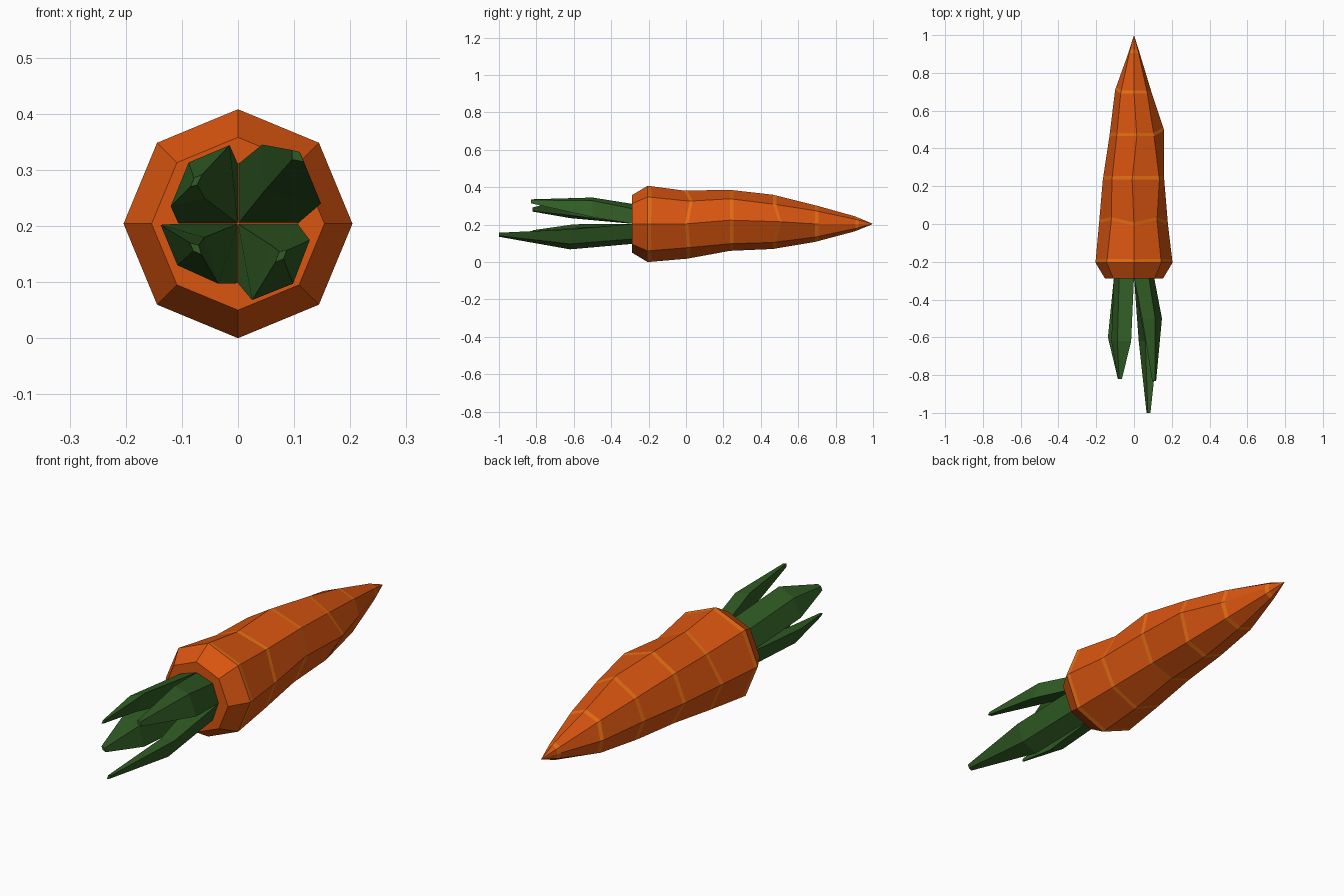
import bpy, bmesh, math
from mathutils import Vector

if "Cube" in bpy.data.objects:
    bpy.data.objects.remove(bpy.data.objects["Cube"])

ZC = 0.204  # height of the carrot axis


def material(name, rgb):
    m = bpy.data.materials.new(name)
    m.diffuse_color = (*rgb, 1)
    m.use_nodes = True
    m.node_tree.nodes["Principled BSDF"].inputs["Base Color"].default_value = m.diffuse_color
    return m


orange = material("orange", (0.69, 0.09, 0.005))
light_orange = material("light_orange", (0.79, 0.16, 0.007))
green = material("leaf_green", (0.03, 0.107, 0.018))


def loft(name, rings, mats, stripes=(), tip=None):
    """Skin a list of point rings, capping the ends; stripes get material 1."""
    bm = bmesh.new()
    loops = [[bm.verts.new(p) for p in ring] for ring in rings]
    n = len(loops[0])
    for i, (a, b) in enumerate(zip(loops, loops[1:])):
        for k in range(n):
            j = (k + 1) % n
            f = bm.faces.new((a[k], a[j], b[j], b[k]))
            f.material_index = 1 if i in stripes else 0
    bm.faces.new(loops[0])
    if tip:
        t = bm.verts.new(tip)
        for k in range(n):
            bm.faces.new((loops[-1][k], loops[-1][(k + 1) % n], t))
    else:
        bm.faces.new(loops[-1])
    bmesh.ops.recalc_face_normals(bm, faces=bm.faces)
    me = bpy.data.meshes.new(name)
    bm.to_mesh(me)
    bm.free()
    for m in mats:
        me.materials.append(m)
    ob = bpy.data.objects.new(name, me)
    bpy.context.collection.objects.link(ob)
    return ob


# Root: octagonal rings, radius per corner (right, up-right, top, ... round)
profile = [
    (-0.288, [0.154] * 8),
    (-0.205, [0.204] * 8),
    (0.005, [0.18, 0.172, 0.178, 0.17, 0.185, 0.18, 0.186, 0.18]),
    (0.235, [0.16, 0.19, 0.182, 0.165, 0.165, 0.15, 0.144, 0.15]),
    (0.465, [0.16, 0.15, 0.156, 0.13, 0.13, 0.13, 0.134, 0.14]),
    (0.69, [0.095, 0.10, 0.10, 0.10, 0.10, 0.10, 0.096, 0.10]),
    (0.905, [0.03, 0.035, 0.04, 0.035, 0.03, 0.035, 0.039, 0.035]),
]
# Small offsets that make the rings uneven: (ring, corner) -> (dx, dy, dz)
wobble = {
    (2, 0): (0, -0.01, 0), (2, 1): (0, 0.015, 0), (2, 2): (0, -0.015, 0),
    (2, 3): (0, 0.015, 0), (3, 0): (0, 0, 0.02), (3, 2): (-0.01, 0, 0),
    (4, 0): (0, 0.03, 0.012), (4, 2): (0.015, 0, 0), (5, 4): (0, 0.02, 0),
}
base_rings = []
for i, (y, radii) in enumerate(profile):
    ring = []
    for k, r in enumerate(radii):
        a = k * math.pi / 4
        p = Vector((r * math.cos(a), y, ZC + r * math.sin(a)))
        ring.append(p + Vector(wobble.get((i, k), (0, 0, 0))))
    base_rings.append(ring)

# Thin light stripe starting at every ring after the shoulder
tip = Vector((0, 1, ZC))
rings, stripes = [base_rings[0]], []
for i in range(1, len(base_rings)):
    ring = base_rings[i]
    nxt = base_rings[i + 1] if i + 1 < len(base_rings) else [tip] * 8
    t = 0.018 / (nxt[2].y - ring[2].y)
    stripes.append(len(rings))
    rings += [ring, [p.lerp(q, t) for p, q in zip(ring, nxt)]]
loft("carrot_root", rings, [orange, light_orange], stripes, tip)

# Leaves: four-sided, quadrant base, wide middle, small blunt tip
# (base side signs, middle y, middle corners (x, z) from inner round, tip x y z)
leaves = [
    ("leaf_upper_left", -1, 1, -0.62,
     [(-0.06, 0.25), (-0.015, 0.344), (-0.088, 0.313), (-0.12, 0.235)],
     (-0.075, -0.82, 0.28)),
    ("leaf_upper_right", 1, 1, -0.50,
     [(0.045, 0.26), (0.043, 0.345), (0.112, 0.328), (0.148, 0.24)],
     (0.105, -0.83, 0.325)),
    ("leaf_lower_right", 1, -1, -0.62,
     [(0.06, 0.165), (0.025, 0.068), (0.098, 0.097), (0.128, 0.175)],
     (0.077, -1.0, 0.147)),
    ("leaf_lower_left", -1, -1, -0.60,
     [(-0.06, 0.18), (-0.035, 0.097), (-0.108, 0.13), (-0.138, 0.202)],
     (-0.075, -0.82, 0.16)),
]
for name, sx, sz, ymid, mid, (tx, ty, tz) in leaves:
    base = [(0, 0), (0, 0.106), (0.078, 0.08), (0.106, 0)]
    cx, cz = (sum(p[i] for p in mid) / 4 for i in (0, 1))
    loft(name, [
        [(sx * x, -0.28, ZC + sz * z) for x, z in base],
        [(x, ymid, z) for x, z in mid],
        [(tx + 0.2 * (x - cx), ty, tz + 0.2 * (z - cz)) for x, z in mid],
    ], [green])
